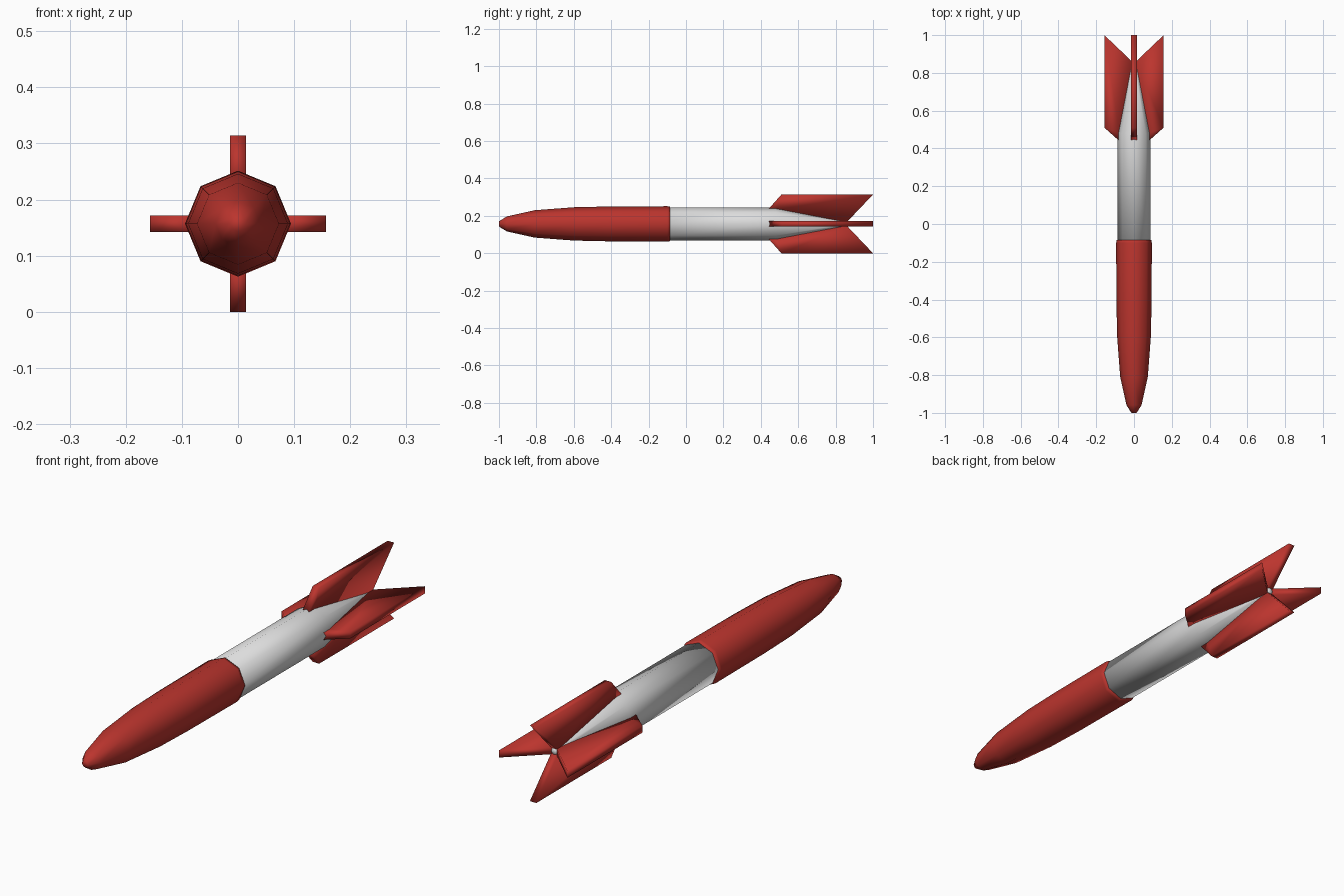
import bpy, bmesh, math

if "Cube" in bpy.data.objects:
    bpy.data.objects.remove(bpy.data.objects["Cube"])

CZ = 0.157  # height of the body axis


def material(name, rgb):
    m = bpy.data.materials.new(name)
    m.diffuse_color = (*rgb, 1)
    m.use_nodes = True
    m.node_tree.nodes["Principled BSDF"].inputs["Base Color"].default_value = m.diffuse_color
    return m


RED = material("red paint", (0.50, 0.035, 0.027))
WHITE = material("white paint", (0.72, 0.72, 0.72))


def finish(bm, name, mat):
    bmesh.ops.recalc_face_normals(bm, faces=bm.faces)
    for f in bm.faces:
        f.smooth = True
    me = bpy.data.meshes.new(name)
    bm.to_mesh(me)
    bm.free()
    me.materials.append(mat)
    ob = bpy.data.objects.new(name, me)
    bpy.context.collection.objects.link(ob)
    ob.location.z = CZ
    return ob


def lathe(name, profile, mat, sides=8):
    """Eight-sided closed body around the y axis from (y, radius) pairs."""
    bm = bmesh.new()
    rings = []
    for y, r in profile:
        rings.append([bm.verts.new((r * math.cos(a), y, r * math.sin(a)))
                      for a in (2 * math.pi * i / sides for i in range(sides))])
    for a, b in zip(rings, rings[1:]):
        for i in range(sides):
            j = (i + 1) % sides
            bm.faces.new((a[i], a[j], b[j], b[i]))
    bm.faces.new(rings[0])
    bm.faces.new(rings[-1])
    return finish(bm, name, mat)


# Red nose section with a small rear lip
lathe("nose_section", [(-1.0, 0.014), (-0.958, 0.040), (-0.81, 0.073), (-0.60, 0.089),
                       (-0.42, 0.093), (-0.10, 0.0945), (-0.085, 0.092), (-0.083, 0.08)], RED)

# White rear body with tapered tail
lathe("rear_body", [(-0.12, 0.088), (0.48, 0.088), (0.86, 0.015), (0.866, 0.010)], WHITE)

# Four swept tail fins
FIN = [(0.44, 0.078), (0.51, 0.157), (1.0, 0.157), (0.86, 0.010), (0.48, 0.076)]
for k in range(4):
    bm = bmesh.new()
    left = [bm.verts.new((-0.0147, y, r)) for y, r in FIN]
    right = [bm.verts.new((0.0147, y, r)) for y, r in FIN]
    bm.faces.new(left)
    bm.faces.new(right)
    for i in range(len(FIN)):
        j = (i + 1) % len(FIN)
        bm.faces.new((left[i], left[j], right[j], right[i]))
    fin = finish(bm, f"tail_fin_{k + 1}", RED)
    fin.rotation_euler.y = k * math.pi / 2
